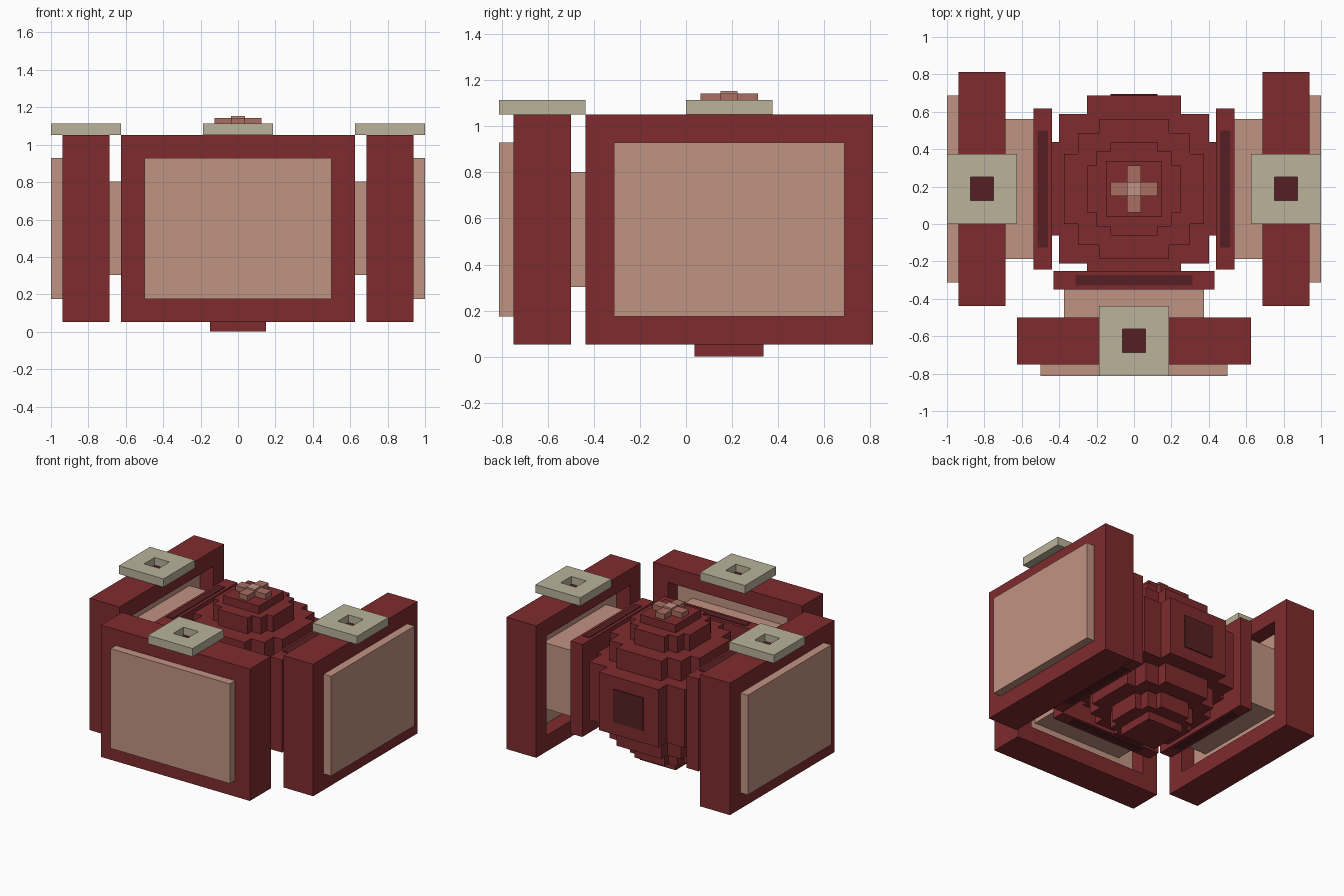
import bpy, bmesh, math
from mathutils import Matrix

if "Cube" in bpy.data.objects:
    bpy.data.objects.remove(bpy.data.objects["Cube"])

CY, CZ = 0.1875, 0.552          # centre of the core
CENTRE = Matrix.Translation((0, CY, CZ))


def lin(c):
    c /= 255
    return c / 12.92 if c <= 0.04045 else ((c + 0.055) / 1.055) ** 2.4


def material(name, r, g, b):
    m = bpy.data.materials.new(name)
    m.diffuse_color = (lin(r), lin(g), lin(b), 1)
    m.use_nodes = True
    m.node_tree.nodes["Principled BSDF"].inputs["Base Color"].default_value = m.diffuse_color
    return m


RED = material("red", 127, 43, 46)
DARK = material("dark red", 86, 32, 34)
PINK = material("pale pink", 192, 147, 130)
TAN = material("tan", 186, 178, 154)
ROSE = material("rose", 170, 109, 98)


def finish(bm, name, mat, matrix):
    bmesh.ops.recalc_face_normals(bm, faces=bm.faces)
    bm.transform(matrix)
    me = bpy.data.meshes.new(name)
    bm.to_mesh(me)
    bm.free()
    me.materials.append(mat)
    ob = bpy.data.objects.new(name, me)
    bpy.context.collection.objects.link(ob)
    return ob


def box(name, mat, x, y, z, matrix=CENTRE):
    """Box from (min, max) ranges."""
    bm = bmesh.new()
    bmesh.ops.create_cube(bm, size=1)
    for v in bm.verts:
        for i, r in enumerate((x, y, z)):
            v.co[i] = r[0] if v.co[i] < 0 else r[1]
    return finish(bm, name, mat, matrix)


def frame(name, mat, outer, inner, t0, t1, matrix):
    """Rectangular frame with a square-edged hole, thickness along local z."""
    bm = bmesh.new()
    signs = ((-1, -1), (1, -1), (1, 1), (-1, 1))
    rings = [[bm.verts.new((sx * w, sy * h, t)) for sx, sy in signs]
             for (w, h), t in ((outer, t0), (outer, t1), (inner, t1), (inner, t0))]
    for k in range(4):
        a, b = rings[k], rings[(k + 1) % 4]
        for i in range(4):
            j = (i + 1) % 4
            bm.faces.new((a[i], a[j], b[j], b[i]))
    return finish(bm, name, mat, matrix)


def stepped_tier(name, mat, r, mid, arm, z0, z1):
    """Prism with a stepped, roughly round outline."""
    q = [(r, arm), (mid, arm), (mid, mid), (arm, mid), (arm, r)]
    pts = []
    for k in range(4):
        for x, y in q:
            for _ in range(k):
                x, y = -y, x
            pts.append((x, y))
    bm = bmesh.new()
    f = bm.faces.new([bm.verts.new((x, y, z0)) for x, y in pts])
    ext = bmesh.ops.extrude_face_region(bm, geom=[f])
    for v in ext["geom"]:
        if isinstance(v, bmesh.types.BMVert):
            v.co.z = z1
    return finish(bm, name, mat, CENTRE)


# Core: stepped ball made of stacked tiers
stepped_tier("core_middle", RED, 0.50, 0.40, 0.25, -0.22, 0.22)
stepped_tier("core_shoulders", RED, 0.375, 0.30, 0.1875, -0.37, 0.37)
stepped_tier("core_ends", RED, 0.25, 0.20, 0.125, -0.49, 0.49)
box("core_poles", RED, (-0.15, 0.15), (-0.15, 0.15), (-CZ, 0.55))
box("back_window", DARK, (-0.125, 0.125), (0.5, 0.507), (-0.125, 0.125))

# Cross knob on top
box("cross_bar_x", ROSE, (-0.125, 0.125), (-0.037, 0.037), (0.54, 0.59))
for s, n in ((-1, "front"), (1, "back")):
    ys = sorted((s * 0.037, s * 0.125))
    box("cross_arm_" + n, ROSE, (-0.037, 0.037), ys, (0.54, 0.59))
box("cross_centre", PINK, (-0.037, 0.037), (-0.037, 0.037), (0.58, 0.602))

# Three identical wings around the core: front, right, left
for side, angle in (("front", 0), ("right", 90), ("left", -90)):
    M = CENTRE @ Matrix.Rotation(math.radians(angle), 4, 'Z')
    upright = M @ Matrix.Rotation(math.radians(90), 4, 'X')
    # Large frame holding the outer plate, recessed on its inner side
    frame(side + "_frame", RED, (0.625, 0.5), (0.5, 0.378), 0.6875, 0.9375, upright)
    box(side + "_outer_plate", PINK, (-0.5, 0.5), (-1.0, -0.80), (-0.378, 0.378), M)
    # Connecting block and thin inner plate
    box(side + "_connector", PINK, (-0.375, 0.375), (-0.81, -0.53), (-0.25, 0.25), M)
    box(side + "_inner_plate", RED, (-0.43, 0.43), (-0.5375, -0.4375), (-0.35, 0.35), M)
    for s, n in ((1, "upper"), (-1, "lower")):
        zs = sorted((s * 0.35, s * 0.355))
        box(f"{side}_{n}_slot", DARK, (-0.3125, 0.3125), (-0.515, -0.46), zs, M)
    # Square washer on top of the frame
    frame(side + "_cap", TAN, (0.1875, 0.1875), (0.0625, 0.0625), 0.5, 0.5625,
          M @ Matrix.Translation((0, -0.8125, 0)))
    box(side + "_cap_hole", DARK, (-0.0625, 0.0625), (-0.875, -0.75), (0.5, 0.505), M)
